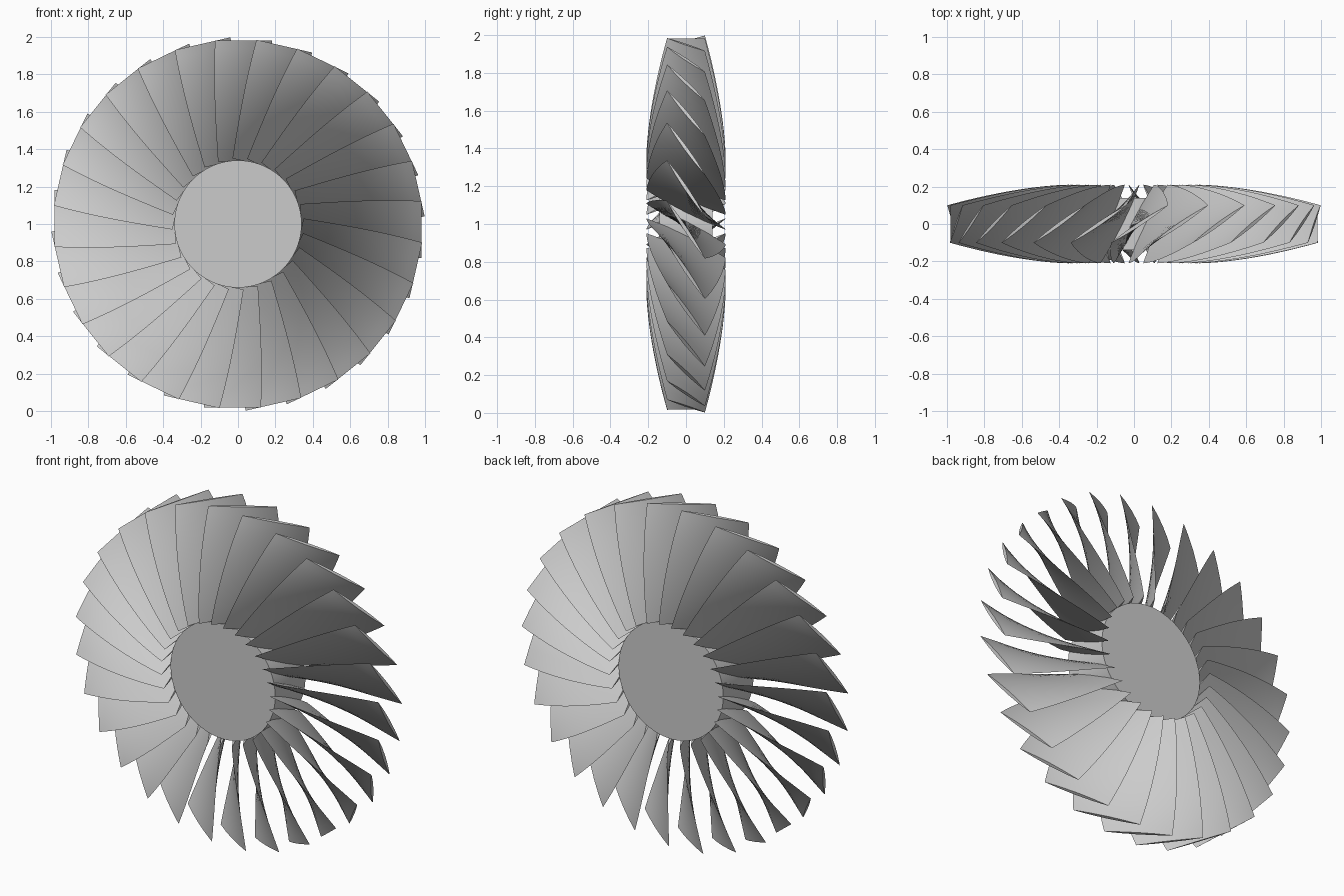
import bpy, bmesh, math
from mathutils import Matrix, Vector

if "Cube" in bpy.data.objects:
    bpy.data.objects.remove(bpy.data.objects["Cube"], do_unlink=True)

BLADES = 28
HUB_R, HUB_HALF = 0.34, 0.14
ROOT, TIP = 0.335, 0.982
SPANS, CHORDS = 14, 6          # loft resolution
CENTRE = Vector((0, 0, 1))

grey = bpy.data.materials.new("light_grey")
grey.use_nodes = True
grey.diffuse_color = (0.6, 0.6, 0.6, 1)
grey.node_tree.nodes["Principled BSDF"].inputs["Base Color"].default_value = (0.6, 0.6, 0.6, 1)


def make_mesh(name, bm):
    bmesh.ops.recalc_face_normals(bm, faces=bm.faces)
    mesh = bpy.data.meshes.new(name)
    bm.to_mesh(mesh)
    bm.free()
    mesh.materials.append(grey)
    return mesh


def add_object(name, mesh, matrix):
    obj = bpy.data.objects.new(name, mesh)
    obj.matrix_world = matrix
    bpy.context.collection.objects.link(obj)
    return obj


def smooth(obj):
    bpy.ops.object.select_all(action='DESELECT')
    obj.select_set(True)
    bpy.context.view_layer.objects.active = obj
    bpy.ops.object.shade_smooth_by_angle(angle=math.radians(35))


def blade_section(s):
    """Lens-shaped section at span fraction s, twisting and narrowing outward."""
    half_y = 0.21 - 0.11 * s ** 1.6
    half_x = 0.107 + 0.0455 * math.sin(s * math.pi / 2)
    mid = Vector((0.03 * s, 0, ROOT + (TIP - ROOT) * s))
    chord = Vector((half_x, half_y, 0))
    normal = Vector((-half_y, half_x, 0)).normalized()
    thick = 0.013 - 0.003 * s
    points = []
    for i in range(2 * CHORDS):
        a = math.pi * i / CHORDS
        u = math.cos(a)
        side = 1 if i < CHORDS else -1
        points.append(mid + chord * u + normal * side * thick * (1 - u * u))
    return points


# Hub disc
bm = bmesh.new()
bmesh.ops.create_cone(bm, cap_ends=True, segments=96, radius1=HUB_R,
                      radius2=HUB_R, depth=2 * HUB_HALF)
hub = add_object("hub", make_mesh("hub", bm),
                 Matrix.Translation(CENTRE) @ Matrix.Rotation(math.pi / 2, 4, 'X'))
smooth(hub)

# One twisted blade, lofted from root to flat tip
bm = bmesh.new()
rings = [[bm.verts.new(p) for p in blade_section(i / SPANS)] for i in range(SPANS + 1)]
count = 2 * CHORDS
for lower, upper in zip(rings, rings[1:]):
    for i in range(count):
        j = (i + 1) % count
        bm.faces.new((lower[i], lower[j], upper[j], upper[i]))
bm.faces.new(rings[0])
bm.faces.new(rings[-1])
blade_mesh = make_mesh("blade", bm)

# Ring of blades sharing the mesh
for k in range(BLADES):
    turn = Matrix.Rotation(2 * math.pi * k / BLADES, 4, 'Y')
    blade = add_object(f"blade_{k + 1:02d}", blade_mesh, Matrix.Translation(CENTRE) @ turn)
    if k == 0:
        smooth(blade)
